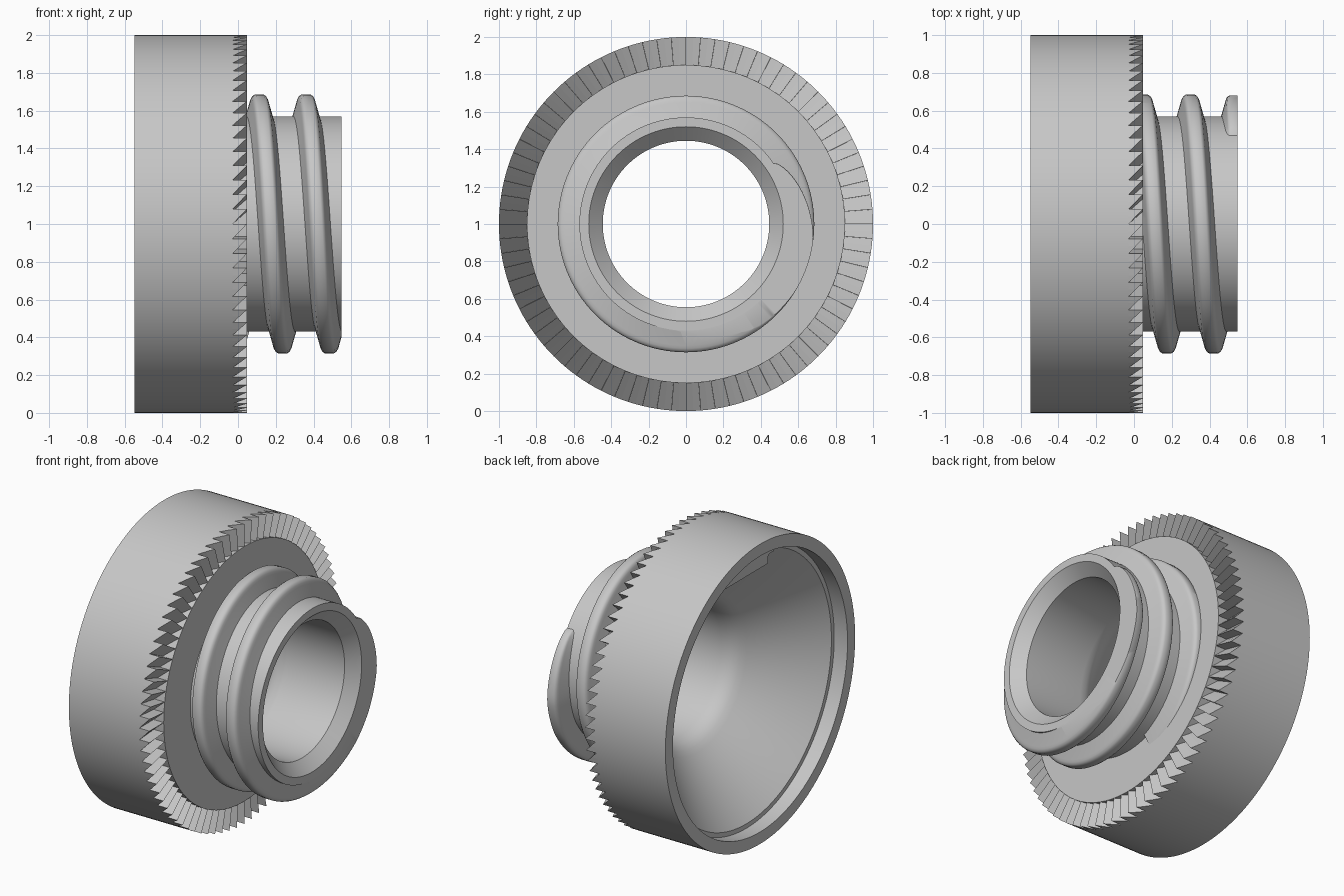
import bpy, bmesh, math
from mathutils import Vector

if "Cube" in bpy.data.objects:
    bpy.data.objects.remove(bpy.data.objects["Cube"])

grey = bpy.data.materials.new("plain_grey")
grey.use_nodes = True
COLOUR = (0.57, 0.57, 0.57, 1)
grey.diffuse_color = COLOUR
grey.node_tree.nodes["Principled BSDF"].inputs["Base Color"].default_value = COLOUR

SEGMENTS = 160
TEETH = 80
BACK_X, VALLEY_X, FACE_X, END_X = -0.548, -0.028, 0.047, 0.548


def polar(x, r, a):
    """Point at radius r around the horizontal x axis."""
    return Vector((x, r * math.cos(a), 1 + r * math.sin(a)))


def finish(name, bm, smooth=True):
    bmesh.ops.recalc_face_normals(bm, faces=bm.faces)
    mesh = bpy.data.meshes.new(name)
    bm.to_mesh(mesh)
    bm.free()
    mesh.materials.append(grey)
    ob = bpy.data.objects.new(name, mesh)
    bpy.context.collection.objects.link(ob)
    if smooth:
        bpy.ops.object.select_all(action="DESELECT")
        ob.select_set(True)
        bpy.context.view_layer.objects.active = ob
        bpy.ops.object.shade_smooth_by_angle(angle=math.radians(35))


def skin(bm, rings, closed):
    """Bridge successive closed rings of vertices with quads."""
    n = len(rings[0])
    for i in range(len(rings) if closed else len(rings) - 1):
        a, b = rings[i], rings[(i + 1) % len(rings)]
        for j in range(n):
            k = (j + 1) % n
            bm.faces.new((a[j], a[k], b[k], b[j]))


# Hollow collar with neck: one lathed wall section (x, radius)
wall = [(BACK_X, 0.92), (BACK_X, 1), (VALLEY_X, 1), (VALLEY_X, 0.85),
        (FACE_X, 0.85), (FACE_X, 0.57), (END_X, 0.57), (END_X, 0.52),
        (0.475, 0.445), (0.05, 0.445), (0.01, 0.45), (-0.03, 0.463),
        (-0.06, 0.483), (-0.09, 0.51), (-0.45, 0.89), (-0.45, 0.92)]
bm = bmesh.new()
rings = [[bm.verts.new(polar(x, r, math.tau * i / SEGMENTS)) for x, r in wall]
         for i in range(SEGMENTS)]
skin(bm, rings, True)
finish("collar_and_neck", bm)

# Ring of ratchet teeth, each a ramp with one upright side
bm = bmesh.new()
step = math.tau / TEETH
for i in range(TEETH):
    sections = []
    for f in (0, 0.5, 0.99):
        a = (i + f) * step
        top = FACE_X + (VALLEY_X - FACE_X) * f
        corners = [(VALLEY_X, 0.85), (VALLEY_X, 1), (top, 1), (top, 0.85)]
        sections.append([bm.verts.new(polar(x, r, a)) for x, r in corners])
    skin(bm, sections, False)
    bm.faces.new(sections[0])
    bm.faces.new(sections[-1])
finish("ratchet_teeth", bm, smooth=False)

# Helical thread: rounded ridge swept around the neck, running out at the end
half = [(0.072, 0.555), (0.066, 0.575), (0.045, 0.65), (0.041, 0.665),
        (0.034, 0.678), (0.022, 0.686)]
ridge = [(-x, r) for x, r in half] + [(x, r) for x, r in reversed(half)]
PITCH, FIRST, LAST, STEPS = 0.248, -0.45, 1.85, 276
bm = bmesh.new()
rings = []
for i in range(STEPS + 1):
    t = FIRST + (LAST - FIRST) * i / STEPS
    angle = math.pi / 2 + math.tau * t
    centre = min(0.112 + PITCH * t, 0.527)
    fade = min(1, max(0.001, (LAST - t) / 0.12))
    height = math.sqrt(fade)
    rings.append([bm.verts.new(polar(centre + x * (0.5 + 0.5 * height),
                                     0.555 + (r - 0.555) * height, angle))
                  for x, r in ridge])
skin(bm, rings, False)
bm.faces.new(rings[0])
bm.faces.new(rings[-1])
# Trim the ridge flush with the collar face and the neck end
for x, direction in ((FACE_X - 0.005, -1), (END_X, 1)):
    cut = bmesh.ops.bisect_plane(
        bm, geom=bm.verts[:] + bm.edges[:] + bm.faces[:], plane_co=(x, 0, 0),
        plane_no=(direction, 0, 0), clear_outer=True)
    edges = [e for e in cut["geom_cut"] if isinstance(e, bmesh.types.BMEdge)]
    bmesh.ops.triangle_fill(bm, edges=edges, use_beauty=True)
finish("screw_thread", bm)

# Locating key inside the top of the collar
bm = bmesh.new()
bmesh.ops.create_cube(bm, size=1)
for v in bm.verts:
    v.co = Vector((-0.36 + v.co.x * 0.18, v.co.y * 0.56, 1.835 + v.co.z * 0.15))
lower = [e for e in bm.edges
         if all(v.co.z < 1.83 for v in e.verts)
         and abs(e.verts[0].co.x - e.verts[1].co.x) > 0.1]
bmesh.ops.bevel(bm, geom=lower, offset=0.06, segments=5, affect="EDGES")
finish("locating_key", bm)
